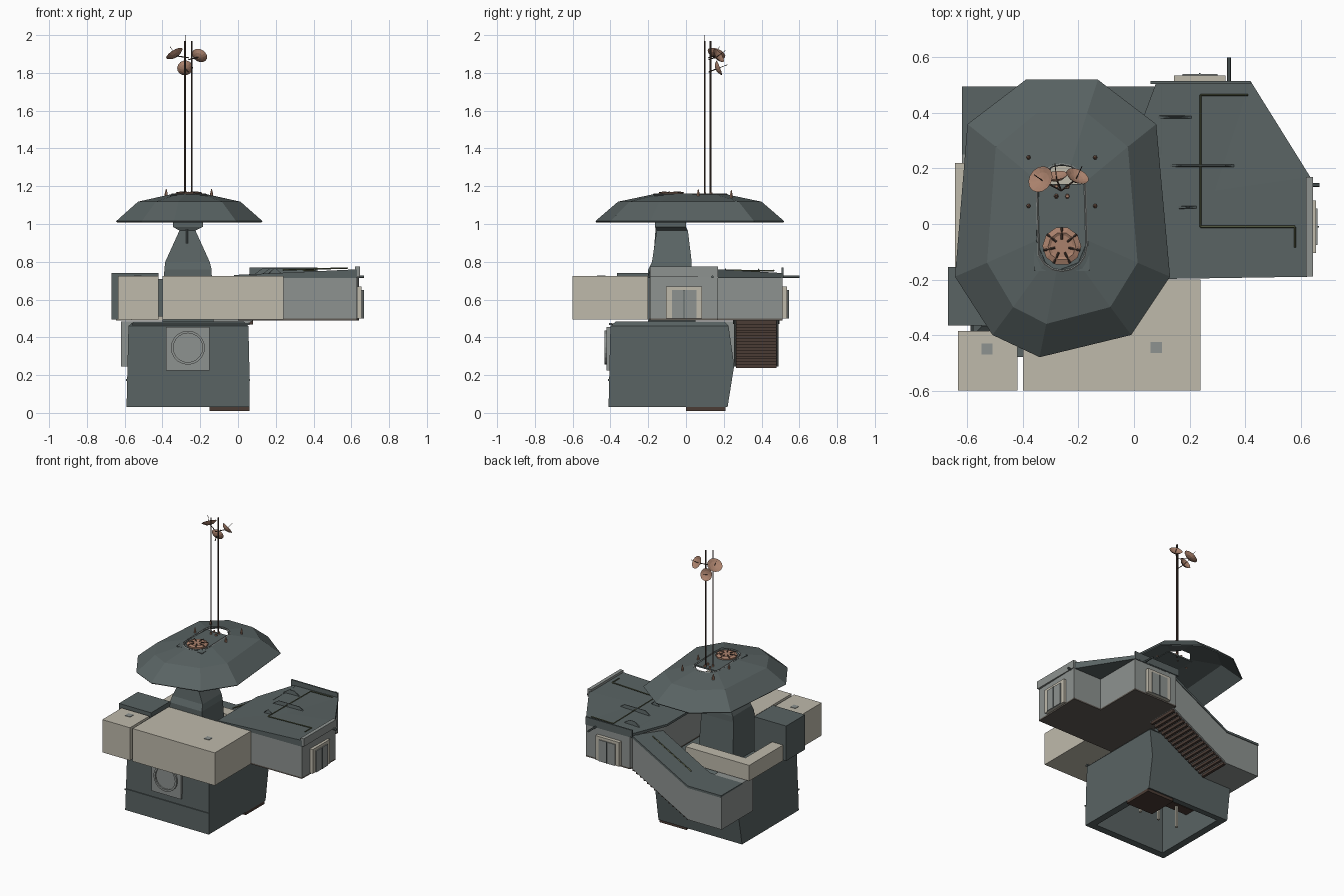
import bpy, bmesh
from math import sin, cos, pi
from mathutils import Vector

def mat(name, c):
    m = bpy.data.materials.new(name)
    m.diffuse_color = (*c, 1)
    return m

DARK = mat("dark_slate", (0.10, 0.125, 0.125))
GREY = mat("wall_grey", (0.27, 0.29, 0.28))
PALE = mat("pale_stone", (0.52, 0.49, 0.41))
COPPER = mat("copper", (0.40, 0.22, 0.15))
IRON = mat("dark_iron", (0.07, 0.045, 0.035))
FLOOR = mat("brown_floor", (0.12, 0.105, 0.09))
OLIVE = mat("olive_cable", (0.13, 0.15, 0.08))

def loft(name, rings, m, bottom=True, top=True, poke=False):
    """Skin equal-length rings of 3D points, optionally closing the ends."""
    bm = bmesh.new()
    vs = [[bm.verts.new(p) for p in r] for r in rings]
    n = len(rings[0])
    for a, b in zip(vs, vs[1:]):
        for i in range(n):
            bm.faces.new((a[i], a[(i + 1) % n], b[(i + 1) % n], b[i]))
    if bottom:
        bm.faces.new(vs[0][::-1])
    if top:
        f = bm.faces.new(vs[-1])
        if poke:
            bmesh.ops.poke(bm, faces=[f])
    bmesh.ops.recalc_face_normals(bm, faces=bm.faces[:])
    me = bpy.data.meshes.new(name)
    bm.to_mesh(me)
    bm.free()
    me.materials.append(m)
    ob = bpy.data.objects.new(name, me)
    bpy.context.collection.objects.link(ob)
    return ob

def rect(x0, x1, y0, y1, z):
    return [(x0, y0, z), (x1, y0, z), (x1, y1, z), (x0, y1, z)]

def box(name, x0, x1, y0, y1, z0, z1, m):
    return loft(name, [rect(x0, x1, y0, y1, z0), rect(x0, x1, y0, y1, z1)], m)

def prism(name, pts, z0, z1, m):
    return loft(name, [[(x, y, z) for x, y in pts] for z in (z0, z1)], m)

def profile_y(name, pts, y0, y1, m):
    return loft(name, [[(x, y, z) for x, z in pts] for y in (y0, y1)], m)

def turned(name, origin, axis, prof, m, n=12, bottom=True, top=True):
    """Revolve (radius, height) pairs around an axis."""
    q = Vector(axis).to_track_quat('Z', 'Y')
    o = Vector(origin)
    rings = [[o + q @ Vector((r * cos(2 * pi * i / n), r * sin(2 * pi * i / n), h)) for i in range(n)]
             for r, h in prof]
    return loft(name, rings, m, bottom, top)

def rod(name, p, q, r, m, n=6):
    d = Vector(q) - Vector(p)
    return turned(name, p, d, [(r, 0), (r, d.length)], m, n)

def cable(name, pts, r, m):
    for p, q in zip(pts, pts[1:]):
        rod(name, p, q, r, m, 4)

# Hollow lower block, open underneath
loft("base_block", [
    rect(-0.53, 0.00, -0.35, 0.18, 0.36), rect(-0.54, 0.01, -0.36, 0.18, 0.03),
    rect(-0.59, 0.06, -0.41, 0.22, 0.03), rect(-0.585, 0.06, -0.405, 0.255, 0.25),
    rect(-0.58, 0.055, -0.40, 0.225, 0.46), rect(-0.55, 0.03, -0.37, 0.20, 0.485)], DARK)
for x in (-0.42, -0.27, -0.12):
    rod("base_inner_post", (x, -0.08, 0.05), (x, -0.08, 0.36), 0.01, PALE)
box("base_inner_beam", -0.54, 0.01, -0.12, -0.05, 0.20, 0.23, IRON)
box("base_foot_plate", -0.15, 0.06, 0.0, 0.21, 0.01, 0.03, IRON)
box("base_front_band", -0.592, 0.063, -0.413, -0.405, 0.17, 0.18, DARK)
box("base_top_band", -0.56, 0.06, -0.408, -0.39, 0.465, 0.475, DARK)

# Round hatch on the front
box("hatch_plate", -0.38, -0.15, -0.42, -0.39, 0.225, 0.455, GREY)
turned("hatch_ring", (-0.265, -0.42, 0.345), (0, -1, 0),
       [(0.09, 0), (0.09, 0.012), (0.077, 0.012), (0.077, 0.002)], GREY, 20)

# Upper boxes
box("front_box_large", -0.40, 0.24, -0.60, -0.20, 0.495, 0.725, PALE)
box("front_box_small", -0.635, -0.42, -0.60, -0.385, 0.495, 0.725, PALE)
loft("box_gap_wedge", [rect(-0.425, -0.40, -0.48, -0.30, 0.51), rect(-0.42, -0.40, -0.48, -0.30, 0.71)], DARK)
box("side_box_dark", -0.67, -0.42, -0.365, -0.155, 0.495, 0.74, DARK)
for x, y in ((-0.53, -0.45), (0.08, -0.445)):
    box("box_roof_tile", x - 0.02, x + 0.02, y - 0.02, y + 0.02, 0.72, 0.728, GREY)

# L-shaped low wall at the left rear
prism("terrace_wall", [(-0.645, -0.17), (-0.56, -0.17), (-0.56, 0.14), (-0.15, 0.14), (-0.15, 0.22), (-0.645, 0.22)],
      0.49, 0.60, PALE)

# Right wing with a recessed corner under the roof
plan = [(-0.0, -0.195), (0.63, -0.19), (0.64, 0.17), (0.42, 0.17), (0.42, 0.51), (0.08, 0.51), (0.0, 0.24)]
prism("wing_walls", plan, 0.50, 0.725, GREY)
prism("wing_floor", plan, 0.49, 0.50, FLOOR)
roof = [(-0.02, -0.2, 0.73), (0.63, -0.19, 0.76), (0.635, 0.17, 0.76),
        (0.42, 0.515, 0.74), (0.08, 0.51, 0.735), (-0.02, 0.24, 0.73)]
loft("wing_roof", [[(x, y, 0.715) for x, y, z in roof], roof], DARK, poke=True)
box("wing_side_parapet", 0.62, 0.645, -0.19, 0.17, 0.72, 0.775, GREY)
profile_y("wing_rear_parapet", [(0.06, 0.72), (0.42, 0.72), (0.42, 0.77), (0.06, 0.77)], 0.505, 0.515, DARK)
for y, x0, x1 in ((0.385, 0.08, 0.22), (0.21, 0.12, 0.38), (0.06, 0.15, 0.24)):
    loft("roof_seam", [rect(x0, x1, y - 0.006, y + 0.006, 0.73), rect(x0 + 0.05, x1 - 0.05, y - 0.002, y + 0.002, 0.765)], DARK)
cable("roof_cable", [(0.41, 0.465, 0.755), (0.24, 0.465, 0.752), (0.24, -0.01, 0.757),
                     (0.58, -0.01, 0.767), (0.58, -0.085, 0.767)], 0.004, OLIVE)

# Doorways: frame, inner panel, centre split
box("side_door_frame", 0.63, 0.655, -0.105, 0.085, 0.50, 0.67, PALE)
box("side_door_panel", 0.65, 0.662, -0.075, 0.055, 0.50, 0.65, GREY)
box("side_door_split", 0.66, 0.666, -0.013, -0.007, 0.50, 0.65, DARK)
box("rear_door_frame", 0.145, 0.33, 0.50, 0.535, 0.50, 0.67, PALE)
box("rear_door_panel", 0.175, 0.30, 0.52, 0.541, 0.50, 0.65, GREY)
box("rear_door_split", 0.235, 0.24, 0.53, 0.545, 0.50, 0.65, DARK)
rod("rear_lamp_arm", (0.342, 0.50, 0.72), (0.342, 0.60, 0.72), 0.007, DARK)
rod("side_lamp_arm", (0.62, 0.14, 0.72), (0.668, 0.14, 0.72), 0.007, DARK)

# Covered stair dropping to the left rear
profile_y("stair_tunnel", [(0.1, 0.725), (0.1, 0.50), (-0.36, 0.245), (-0.62, 0.245), (-0.62, 0.475), (-0.36, 0.475)],
          0.255, 0.49, GREY)
profile_y("stair_roof", [(0.1, 0.72), (-0.36, 0.47), (-0.62, 0.47), (-0.62, 0.485), (-0.36, 0.485), (0.1, 0.737)],
          0.25, 0.495, DARK)
box("stair_landing", -0.62, -0.40, 0.14, 0.26, 0.245, 0.485, GREY)
for i in range(16):
    t = i / 15
    x, z = 0.07 - 0.42 * t, 0.48 - 0.23 * t
    box("stair_tread", x - 0.009, x + 0.009, 0.265, 0.48, z - 0.012, z + 0.012, IRON)
cable("stair_cable", [(0.0, 0.37, 0.69), (-0.3, 0.37, 0.525)], 0.004, OLIVE)

# Neck
loft("neck", [rect(-0.40, -0.13, -0.20, 0.05, 0.48), rect(-0.39, -0.14, -0.20, 0.03, 0.76),
              rect(-0.385, -0.15, -0.18, 0.03, 0.80), rect(-0.31, -0.225, -0.155, 0.01, 0.965),
              rect(-0.345, -0.185, -0.165, 0.0, 0.985), rect(-0.345, -0.185, -0.165, 0.0, 1.01),
              rect(-0.30, -0.22, -0.13, -0.02, 1.02), rect(-0.30, -0.22, -0.13, -0.02, 1.15)], DARK)
rod("neck_pipe", (-0.27, -0.17, 0.79), (-0.27, -0.155, 0.985), 0.006, DARK)

# Faceted canopy, a thin shell with an open slot on top
rim = [(-0.39, 0.52), (-0.13, 0.52), (0.08, 0.36), (0.13, -0.19), (-0.01, -0.40),
       (-0.34, -0.48), (-0.51, -0.40), (-0.645, -0.19), (-0.60, 0.36)]
def ring(sx, sy, z):
    return [(-0.26 + (x + 0.26) * sx, 0.02 + (y - 0.02) * sy, z) for x, y in rim]
canopy = loft("canopy", [ring(1, 1, 1.015), ring(0.70, 0.76, 1.118), ring(0.24, 0.38, 1.158)],
              DARK, bottom=False, top=False)
s = canopy.modifiers.new("thickness", 'SOLIDIFY')
s.thickness = 0.008
s.offset = -1
box("slot_cover", -0.36, -0.16, -0.17, 0.145, 1.143, 1.153, DARK)
slot = []
for k in range(17):
    a = pi * (k % 16) / 8
    slot.append((-0.26 + 0.09 * cos(a), (0.125 if sin(a) > 0 else -0.08) + 0.09 * sin(a), 1.158))
cable("slot_rim", slot, 0.004, GREY)

# Roof vent with spokes
turned("roof_vent", (-0.26, -0.08, 1.148), (0, 0, 1), [(0.07, 0), (0.07, 0.015), (0.05, 0.022), (0.04, 0.017)], COPPER, 10)
for i in range(7):
    a = 2 * pi * i / 7 + pi / 2
    rod("vent_spoke", (-0.26 + 0.025 * cos(a), -0.08 + 0.025 * sin(a), 1.168),
        (-0.26 + 0.068 * cos(a), -0.08 + 0.068 * sin(a), 1.166), 0.004, IRON, 4)

# Small copper finials on the canopy and around the masts
for x in (-0.38, -0.14):
    for y, z in ((0.24, 1.135), (0.065, 1.14)):
        turned("canopy_finial", (x, y, z), (0, 0, 1), [(0.008, 0), (0.008, 0.02), (0.002, 0.045)], COPPER, 6)
for x in (-0.28, -0.24):
    for y in (0.10, 0.135):
        turned("mast_collar", (x, y, 1.15), (0, 0, 1), [(0.009, 0), (0.006, 0.016)], COPPER, 6)

# Masts and dishes
rod("mast_left", (-0.28, 0.10, 1.14), (-0.28, 0.10, 1.97), 0.005, IRON)
rod("mast_right", (-0.245, 0.13, 1.14), (-0.245, 0.13, 1.97), 0.005, IRON)
for c, d, r in (((-0.335, 0.16, 1.90), (-0.5, 0.35, 0.8), 0.05),
                ((-0.205, 0.17, 1.89), (0.35, 0.75, 0.55), 0.043),
                ((-0.28, 0.172, 1.825), (-0.1, 0.9, 0.35), 0.042)):
    v, o = Vector(d).normalized(), Vector(c)
    turned("dish", o, d, [(0.008, -0.016), (r * 0.6, -0.010), (r, 0.004), (r * 0.6, -0.005), (0.008, -0.010)], COPPER, 14)
    rod("dish_feed", o - v * 0.012, o + v * 0.05, 0.0015, IRON, 4)
    rod("dish_arm", o - v * 0.012, (-0.262, 0.12, o.z - 0.02), 0.003, IRON, 4)
rod("mast_tip", (-0.28, 0.10, 1.96), (-0.28, 0.10, 2.0), 0.0015, IRON, 4)
